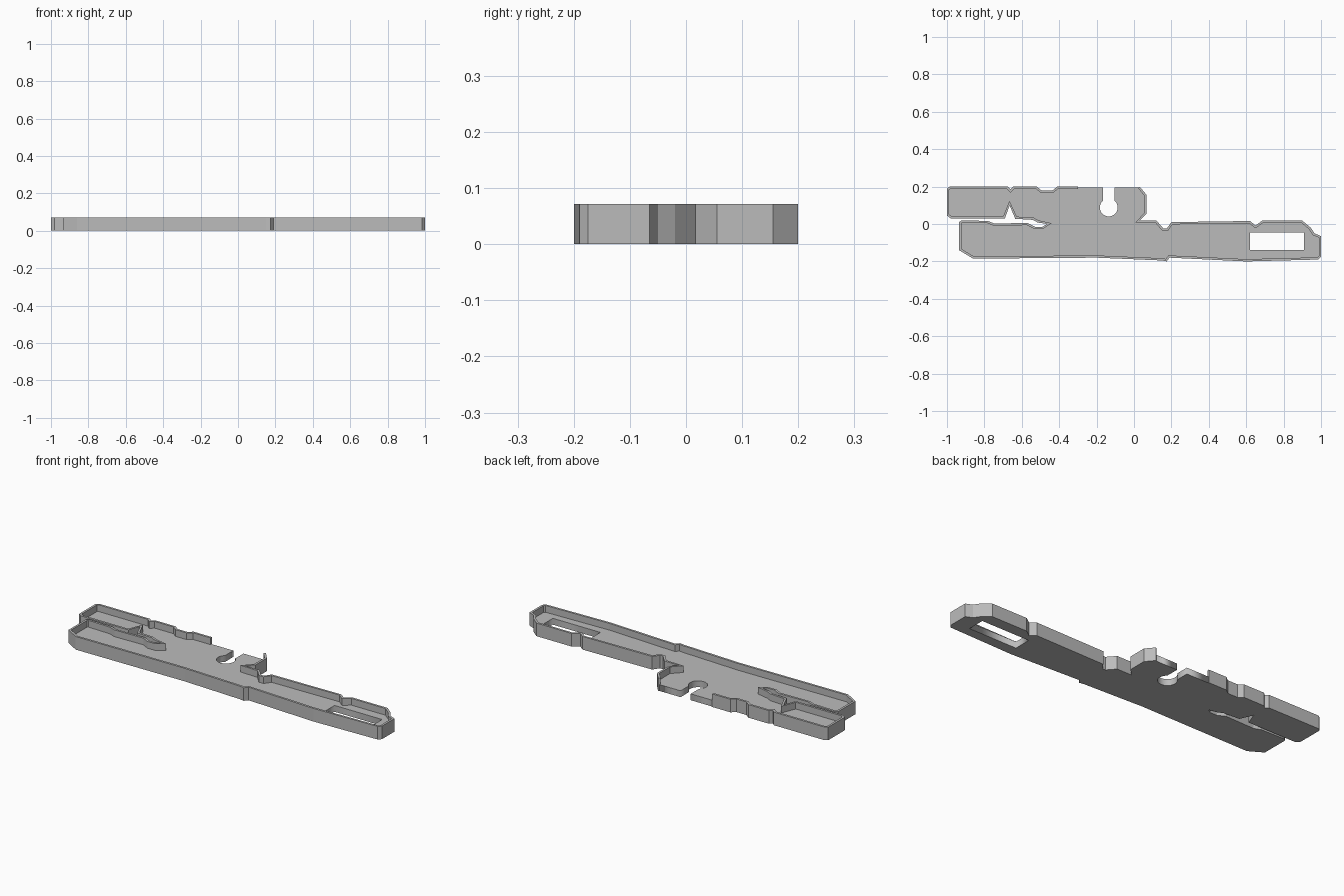
import bpy
import bmesh
from math import cos, sin, radians
from mathutils import Vector

WALL_TOP = 0.072
FLOOR_TOP = 0.035
THICK = 0.012

cube = bpy.data.objects.get("Cube")
if cube:
    bpy.data.objects.remove(cube, do_unlink=True)

grey = bpy.data.materials.new("light grey")
grey.use_nodes = True
COLOUR = (0.5, 0.5, 0.5, 1)
grey.diffuse_color = COLOUR
grey.node_tree.nodes["Principled BSDF"].inputs["Base Color"].default_value = COLOUR

# Outer line of the rim, clockwise, open along part of the back edge
rim_path = [Vector(p) for p in (
    # stepped shoulder and long arm, back side
    (.03, .2), (.068, .155), (.068, .055), (.03, .018), (.12, .018),
    (.158, -.025), (.175, -.025), (.2, .01), (.62, .016), (.65, -.008),
    (.685, .018), (.9, .018),
    # blunt right end
    (.945, -.02), (.965, -.05), (1, -.065), (1, -.175), (.985, -.19),
    # front edge
    (.6, -.2), (.19, -.18), (.175, -.2), (.15, -.195), (-.2, -.18), (-.86, -.185),
    # lower left end and slit
    (-.935, -.14), (-.935, .01), (-.92, .02), (-.78, .016), (-.745, .002),
    (-.57, .006), (-.53, -.015), (-.49, -.015), (-.465, 0), (-.515, .008),
    (-.54, .022), (-.635, .028), (-.665, .1), (-.69, .03),
    # upper left arm
    (-.98, .03), (-1, .045), (-1, .19), (-.985, .2), (-.675, .2), (-.66, .185),
    (-.645, .2), (-.52, .2), (-.495, .18), (-.435, .18), (-.41, .2), (-.3, .2))]


def offset_inward(path, distance):
    """Mitred copy of an open clockwise path, moved to its right."""
    result = []
    for i, point in enumerate(path):
        normals = []
        for a, b in ((i - 1, i), (i, i + 1)):
            if a >= 0 and b < len(path):
                d = (path[b] - path[a]).normalized()
                normals.append(Vector((d.y, -d.x)))
        mitre = sum(normals, Vector((0, 0))).normalized()
        stretch = 1 / max(mitre.dot(normals[0]), 0.5)
        result.append(point + mitre * distance * stretch)
    return result


inner_path = offset_inward(rim_path, THICK)

# Raised rim: a strip of solid wall sections
bm = bmesh.new()
rings = []
for outer, inner in zip(rim_path, inner_path):
    rings.append([bm.verts.new((p.x, p.y, z)) for p, z in
                  ((outer, 0), (outer, WALL_TOP), (inner, WALL_TOP), (inner, 0))])
for a, b in zip(rings, rings[1:]):
    for k in range(4):
        n = (k + 1) % 4
        bm.faces.new((a[k], a[n], b[n], b[k]))
bm.faces.new(rings[0])
bm.faces.new(rings[-1])
bmesh.ops.recalc_face_normals(bm, faces=bm.faces)
mesh = bpy.data.meshes.new("raised_rim")
bm.to_mesh(mesh)
bm.free()
mesh.materials.append(grey)
rim = bpy.data.objects.new("raised_rim", mesh)
bpy.context.collection.objects.link(rim)

# Floor outline: inside of the rim, closed by the back edge with a keyhole slot
BACK = 0.196
SLOT_X, SLOT_Y, RADIUS = -0.135, 0.088, 0.048
keyhole = [(SLOT_X + RADIUS * cos(radians(t)), SLOT_Y + RADIUS * sin(radians(t)))
           for t in range(130, 411, 20)]
left_x, right_x = keyhole[0][0], keyhole[-1][0]
floor_outline = ([tuple(p) for p in inner_path]
                 + [(-0.3, BACK), (left_x, BACK)] + keyhole
                 + [(right_x, BACK), (0.03, BACK)])
window = [(0.62, -0.045), (0.91, -0.045), (0.91, -0.14), (0.62, -0.14)]

# Floor plate with the rectangular window
curve = bpy.data.curves.new("floor_plate", "CURVE")
curve.dimensions = "2D"
curve.fill_mode = "BOTH"
curve.extrude = FLOOR_TOP / 2
for outline in (floor_outline, window):
    spline = curve.splines.new("POLY")
    spline.points.add(len(outline) - 1)
    for point, (x, y) in zip(spline.points, outline):
        point.co = (x, y, 0, 1)
    spline.use_cyclic_u = True
curve.materials.append(grey)
floor = bpy.data.objects.new("floor_plate", curve)
floor.location.z = FLOOR_TOP / 2
bpy.context.collection.objects.link(floor)
bpy.ops.object.select_all(action="DESELECT")
floor.select_set(True)
bpy.context.view_layer.objects.active = floor
bpy.ops.object.convert(target="MESH")
